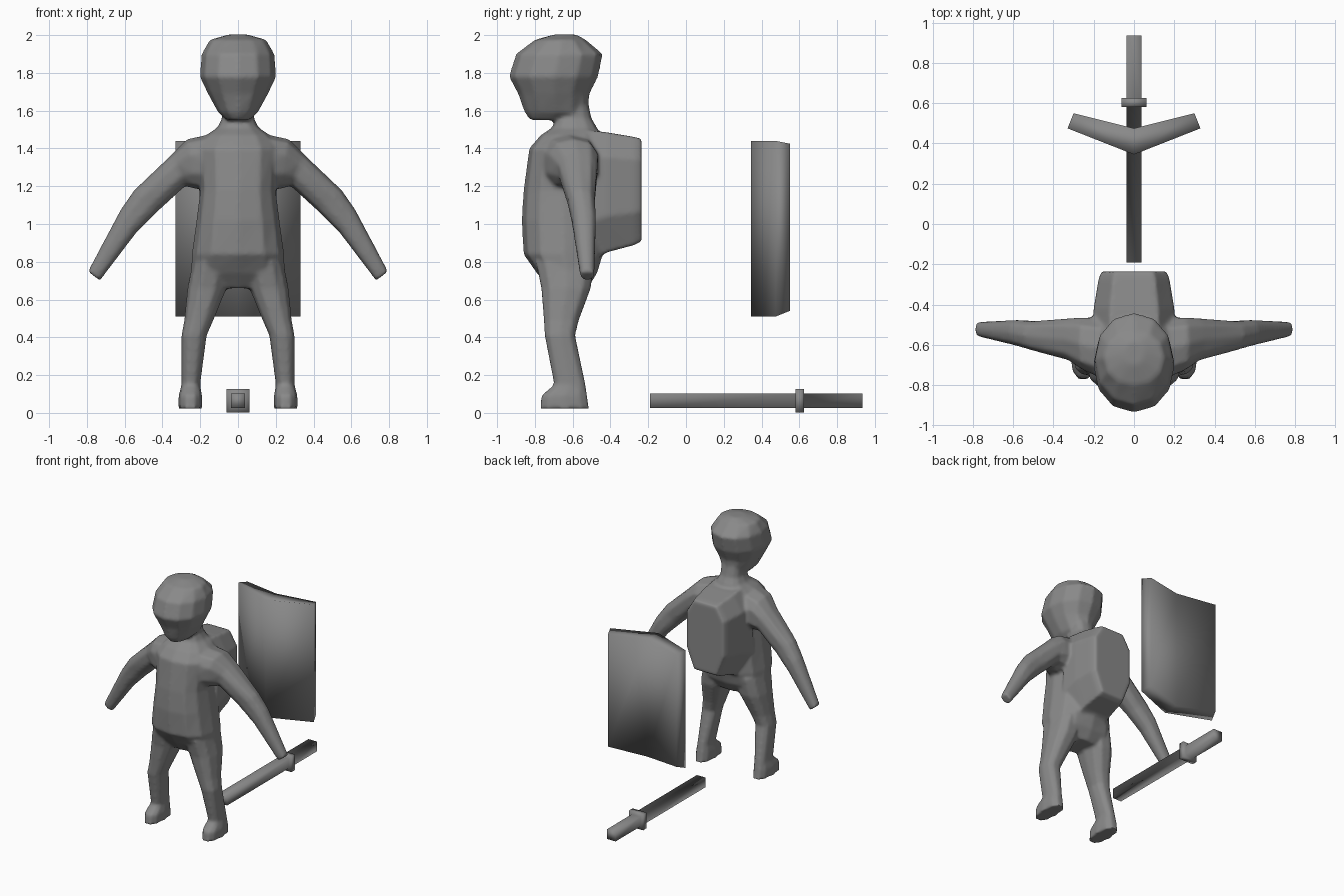
import bpy, bmesh, math
from mathutils import Vector

if "Cube" in bpy.data.objects:
    bpy.data.objects.remove(bpy.data.objects["Cube"])

grey = bpy.data.materials.new("plain grey")
grey.diffuse_color = (0.25, 0.25, 0.25, 1)
grey.use_nodes = True
grey.node_tree.nodes["Principled BSDF"].inputs["Base Color"].default_value = grey.diffuse_color


def finish(name, bm):
    bmesh.ops.recalc_face_normals(bm, faces=bm.faces)
    for f in bm.faces:
        f.smooth = True
    mesh = bpy.data.meshes.new(name)
    bm.to_mesh(mesh)
    bm.free()
    mesh.materials.append(grey)
    ob = bpy.data.objects.new(name, mesh)
    bpy.context.collection.objects.link(ob)
    return ob


def bridge(bm, loops):
    """Join matching loops of vertices and cap both ends."""
    n = len(loops[0])
    for l, m in zip(loops, loops[1:]):
        for i in range(n):
            j = (i + 1) % n
            bm.faces.new((l[i], l[j], m[j], m[i]))
    bm.faces.new(loops[0])
    bm.faces.new(loops[-1])


def loft(bm, rings, n=12, power=0.8, side=1):
    """Skin rings given as (x0, z0, x1, z1, front_y, back_y)."""
    loops = []
    for x0, z0, x1, z1, y0, y1 in rings:
        a, b = Vector((x0 * side, 0, z0)), Vector((x1 * side, 0, z1))
        loop = []
        for i in range(n):
            t = 2 * math.pi * i / n
            c, s = (math.copysign(abs(v) ** power, v) for v in (math.cos(t), math.sin(t)))
            p = (a + b) / 2 + (b - a) / 2 * c
            p.y = (y0 + y1) / 2 + (y1 - y0) / 2 * s
            loop.append(bm.verts.new(p))
        loops.append(loop)
    bridge(bm, loops)


def level(z, w, y0, y1):
    return (-w, z, w, z, y0, y1)


# Torso and neck
fig = bmesh.new()
loft(fig, [
    level(0.66, 0.13, -0.72, -0.52), level(0.74, 0.25, -0.79, -0.47),
    level(0.84, 0.245, -0.86, -0.44), level(1.02, 0.22, -0.87, -0.43),
    level(1.18, 0.20, -0.86, -0.45), level(1.40, 0.21, -0.83, -0.46),
    level(1.47, 0.17, -0.77, -0.46), level(1.51, 0.11, -0.71, -0.47),
    level(1.56, 0.085, -0.69, -0.50), level(1.66, 0.085, -0.69, -0.52)])

# Head
loft(fig, [
    level(1.55, 0.06, -0.825, -0.60), level(1.59, 0.105, -0.855, -0.52),
    level(1.69, 0.16, -0.89, -0.51), level(1.78, 0.203, -0.938, -0.465),
    level(1.90, 0.193, -0.90, -0.44), level(1.975, 0.15, -0.80, -0.53),
    level(2.003, 0.05, -0.70, -0.58)], power=0.95)

# Legs and arms, mirrored
for side in (1, -1):
    loft(fig, [
        (0.19, 0.022, 0.315, 0.022, -0.775, -0.51), (0.19, 0.09, 0.315, 0.09, -0.77, -0.52),
        (0.20, 0.15, 0.30, 0.15, -0.70, -0.53), (0.165, 0.41, 0.30, 0.41, -0.75, -0.585),
        (0.13, 0.49, 0.285, 0.49, -0.755, -0.565), (0.06, 0.66, 0.268, 0.66, -0.77, -0.50),
        (0.04, 0.80, 0.24, 0.80, -0.80, -0.48)], n=10, side=side)
    loft(fig, [
        (0.10, 1.18, 0.08, 1.49, -0.80, -0.47), (0.22, 1.185, 0.27, 1.45, -0.73, -0.46),
        (0.28, 1.20, 0.35, 1.37, -0.68, -0.465), (0.42, 1.07, 0.55, 1.18, -0.63, -0.48),
        (0.54, 0.95, 0.62, 1.08, -0.605, -0.475), (0.73, 0.70, 0.795, 0.75, -0.56, -0.485)],
        n=10, side=side)

# Backpack: octagonal outline swept backwards
loops = []
outline = [(0.6, 1), (1, 0.8), (1, 0.3), (0.6, 0), (-0.6, 0), (-1, 0.3), (-1, 0.8), (-0.6, 1)]
for y, w, top, bottom in ((-0.55, 0.205, 1.50, 0.78), (-0.42, 0.20, 1.485, 0.85),
                          (-0.27, 0.175, 1.46, 0.89), (-0.235, 0.16, 1.45, 0.91)):
    loops.append([fig.verts.new((w * u, y, bottom + (top - bottom) * v)) for u, v in outline])
bridge(fig, loops)

# Fuse the overlapping volumes into one soft skin
figure = finish("figure", fig)
mod = figure.modifiers.new("fuse", 'REMESH')
mod.mode, mod.voxel_size, mod.use_smooth_shade = 'VOXEL', 0.012, True
mod = figure.modifiers.new("soften", 'SMOOTH')
mod.factor, mod.iterations = 0.5, 4

# Shield: bent plate with its ridge towards the figure
bm = bmesh.new()
plan = [(0, 0.345, 0), (0.33, 0.475, 0), (0.30, 0.55, 1), (0, 0.475, 0),
        (-0.30, 0.55, 1), (-0.33, 0.475, 0)]
low = [bm.verts.new((x, y, 0.51 + 0.03 * k)) for x, y, k in plan]
high = [bm.verts.new((x, y, 1.44 - 0.015 * k)) for x, y, k in plan]
for i in range(6):
    j = (i + 1) % 6
    bm.faces.new((low[i], low[j], high[j], high[i]))
for ring in (low, high):
    bm.faces.new((ring[0], ring[1], ring[2], ring[3]))
    bm.faces.new((ring[0], ring[3], ring[4], ring[5]))
finish("shield", bm)

# Sword lying on the ground: square sections for blade, guard and handle
bm = bmesh.new()
loops = []
for y, w in ((-0.19, 0.038), (0.58, 0.038), (0.58, 0.062),
             (0.625, 0.062), (0.625, 0.038), (0.935, 0.038)):
    loops.append([bm.verts.new((w * u, y, 0.064 + w * v))
                  for u, v in ((-1, -1), (1, -1), (1, 1), (-1, 1))])
bridge(bm, loops)
finish("sword", bm)
